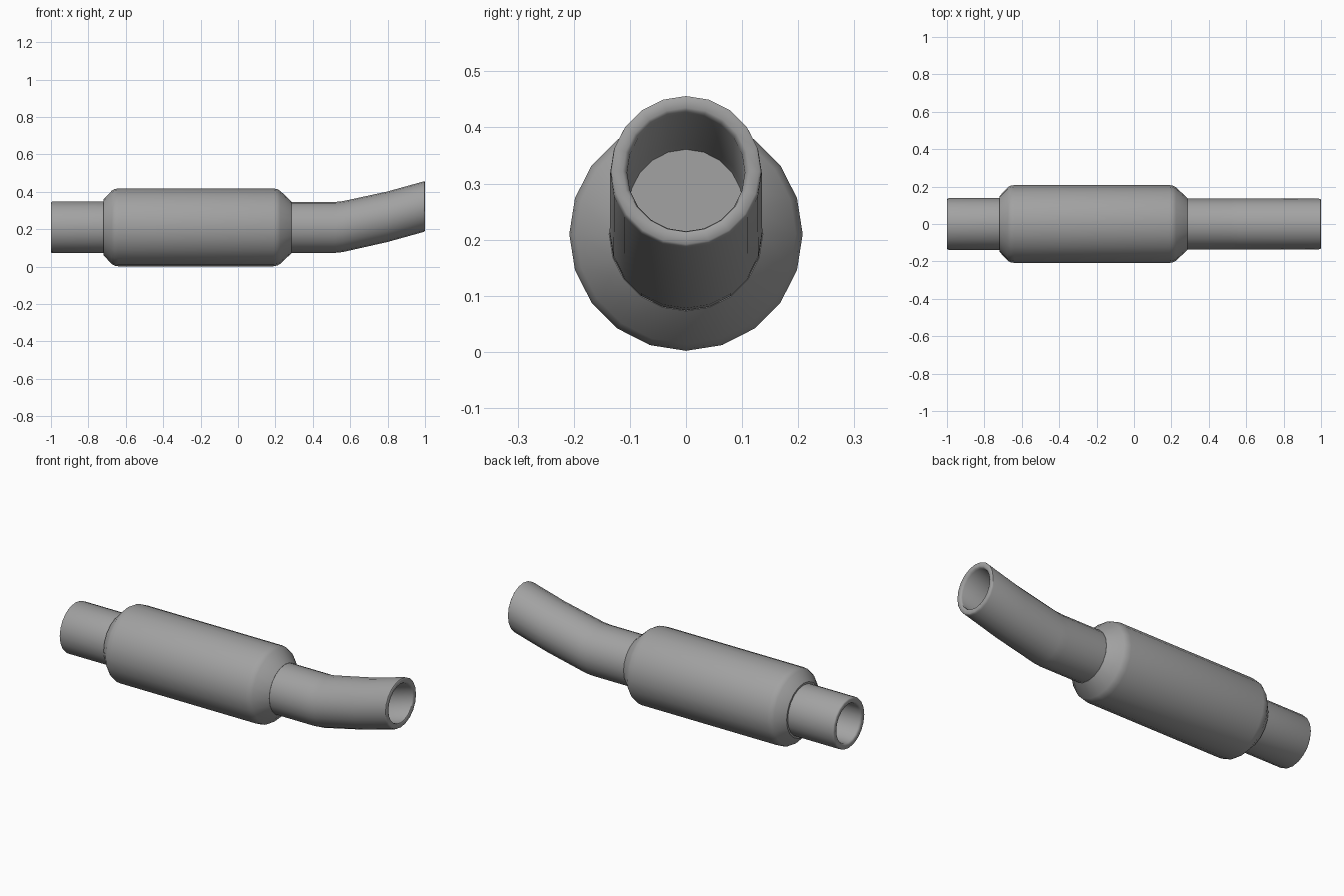
import bpy, bmesh, math

SIDES = 20
AXIS_Z = 0.21

if "Cube" in bpy.data.objects:
    bpy.data.objects.remove(bpy.data.objects["Cube"], do_unlink=True)

steel = bpy.data.materials.new("grey steel")
steel.use_nodes = True
grey = (0.36, 0.36, 0.36, 1)
steel.diffuse_color = grey
steel.node_tree.nodes["Principled BSDF"].inputs["Base Color"].default_value = grey


def tube(name, rings):
    """Skin upright rings given as (x, centre z, radius) and cap both ends."""
    bm = bmesh.new()
    loops = []
    for x, z, r in rings:
        angles = [2 * math.pi * i / SIDES for i in range(SIDES)]
        loops.append([bm.verts.new((x, r * math.cos(a), z + r * math.sin(a))) for a in angles])
    for a, b in zip(loops, loops[1:]):
        for i in range(SIDES):
            j = (i + 1) % SIDES
            bm.faces.new((a[i], a[j], b[j], b[i]))
    bm.faces.new(loops[0])
    bm.faces.new(loops[-1])
    bmesh.ops.recalc_face_normals(bm, faces=bm.faces)
    mesh = bpy.data.meshes.new(name)
    bm.to_mesh(mesh)
    bm.free()
    mesh.materials.append(steel)
    obj = bpy.data.objects.new(name, mesh)
    bpy.context.collection.objects.link(obj)
    bpy.ops.object.select_all(action="DESELECT")
    obj.select_set(True)
    bpy.context.view_layer.objects.active = obj
    bpy.ops.object.shade_smooth_by_angle(angle=math.radians(40))
    return obj


def straight(profile):
    return [(x, AXIS_Z, r) for x, r in profile]


# Muffler can with softened shoulders and tapered ends
tube("muffler_body", straight([
    (-0.72, 0.13), (-0.72, 0.148), (-0.675, 0.196), (-0.66, 0.205), (-0.64, 0.208),
    (0.19, 0.208), (0.21, 0.204), (0.225, 0.196), (0.287, 0.137), (0.287, 0.12)]))

# Inlet pipe: blind bore, rounded lip, outer wall
tube("inlet_pipe", straight([
    (-0.77, 0.105), (-0.99, 0.105), (-0.997, 0.109), (-1, 0.115),
    (-1, 0.132), (-0.997, 0.136), (-0.99, 0.138), (-0.68, 0.138)]))

# Outlet pipe: outer wall bending upward, rounded lip, blind bore
tube("outlet_pipe", [
    (0.25, AXIS_Z, 0.136), (0.52, AXIS_Z, 0.136), (0.56, 0.214, 0.136),
    (0.8, 0.267, 0.135), (0.99, 0.320, 0.135), (0.997, 0.322, 0.134), (1, 0.322, 0.130),
    (1, 0.322, 0.113), (0.997, 0.322, 0.108), (0.99, 0.320, 0.105),
    (0.8, 0.267, 0.104), (0.77, 0.259, 0.102)])
